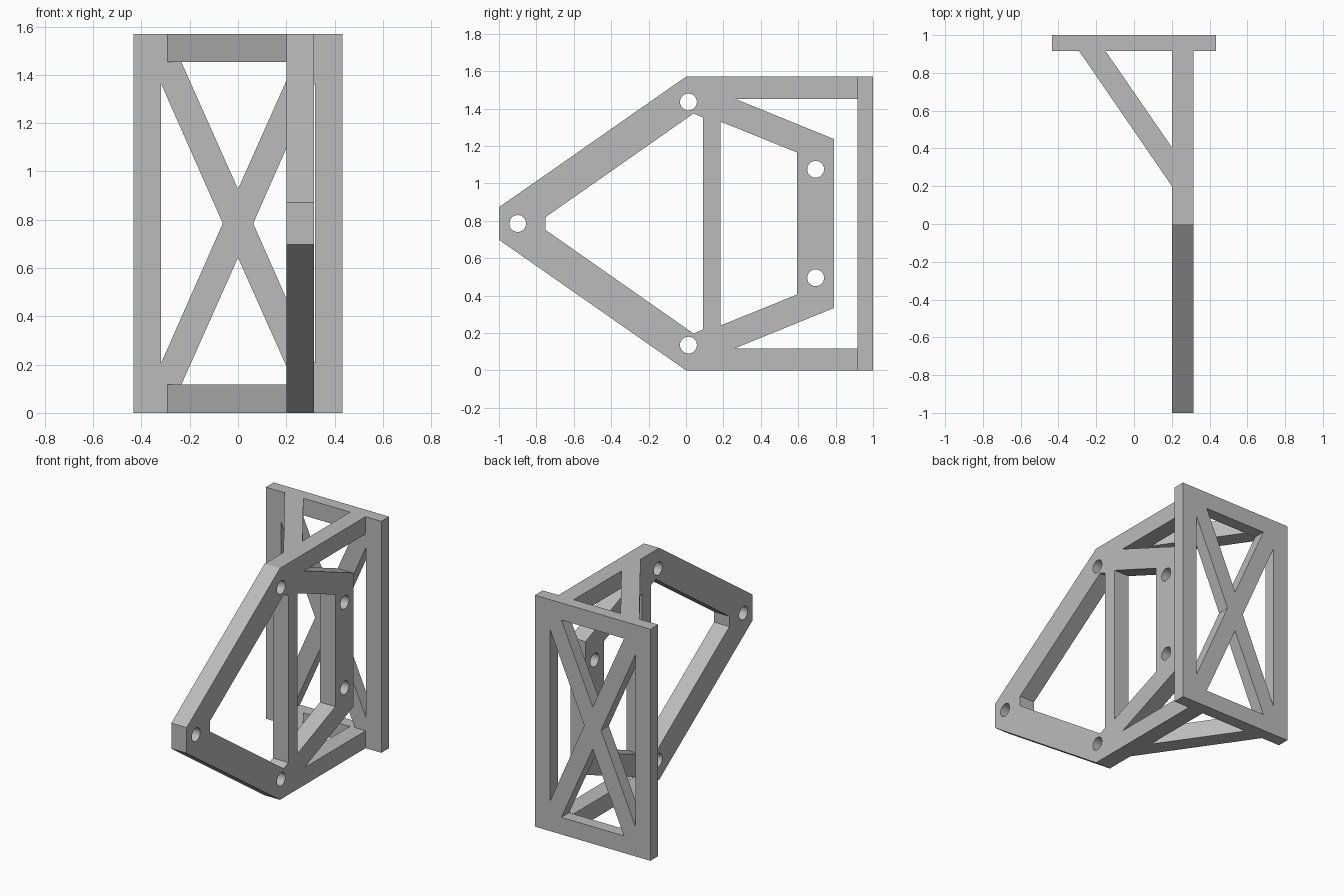
import bpy, bmesh, math
from mathutils import Matrix

cube = bpy.data.objects.get("Cube")
if cube:
    bpy.data.objects.remove(cube, do_unlink=True)

grey = bpy.data.materials.new("light grey")
grey.use_nodes = True
grey.diffuse_color = (0.5, 0.5, 0.5, 1)
grey.node_tree.nodes["Principled BSDF"].inputs["Base Color"].default_value = (0.5, 0.5, 0.5, 1)

# Local drawing axes for each plane: columns are drawing x, drawing y, extrusion
PLANES = {
    "yz": Matrix(((0, 0, 1), (1, 0, 0), (0, 1, 0))),
    "xz": Matrix(((1, 0, 0), (0, 0, -1), (0, 1, 0))),
    "xy": Matrix.Identity(3),
}


def panel(name, plane, loops, low, high):
    """Extrude an outline (first loop) with holes (other loops) from low to high."""
    curve = bpy.data.curves.new(name + "_profile", "CURVE")
    curve.dimensions = "2D"
    curve.fill_mode = "BOTH"
    curve.extrude = (high - low) / 2
    for loop in loops:
        spline = curve.splines.new("POLY")
        spline.points.add(len(loop) - 1)
        for point, (u, v) in zip(spline.points, loop):
            point.co = (u, v, 0, 1)
        spline.use_cyclic_u = True
    source = bpy.data.objects.new(name + "_profile", curve)
    bpy.context.collection.objects.link(source)
    graph = bpy.context.evaluated_depsgraph_get()
    mesh = bpy.data.meshes.new_from_object(source.evaluated_get(graph))
    bpy.data.objects.remove(source, do_unlink=True)
    bpy.data.curves.remove(curve)

    bm = bmesh.new()
    bm.from_mesh(mesh)
    bmesh.ops.translate(bm, verts=bm.verts, vec=(0, 0, (low + high) / 2))
    bmesh.ops.transform(bm, verts=bm.verts, matrix=PLANES[plane].to_4x4())
    bmesh.ops.remove_doubles(bm, verts=bm.verts, dist=0.0001)
    bmesh.ops.recalc_face_normals(bm, faces=bm.faces)
    for face in bm.faces:
        face.smooth = False
        face.material_index = 0
    bm.to_mesh(mesh)
    bm.free()
    mesh.name = name
    mesh.materials.clear()
    mesh.materials.append(grey)
    obj = bpy.data.objects.new(name, mesh)
    bpy.context.collection.objects.link(obj)
    return obj


def circle(u, v, r=0.045, n=32):
    return [(u + r * math.cos(2 * math.pi * i / n), v + r * math.sin(2 * math.pi * i / n))
            for i in range(n)]


TOP = 1.57
MID = TOP / 2


def mirrored(half):
    """Close a lower half outline with its reflection about mid height."""
    return half + [(u, TOP - v) for u, v in reversed(half)]


# Side frame: pointed arm, mounting bracket and rails in one plate
outline = mirrored([(-1, 0.698), (0, 0), (0.92, 0), (0.92, 0.118), (0.262, 0.118), (0.79, 0.333)])
front_window = mirrored([(-0.75, 0.75), (0.04, 0.197), (0.09, 0.218)])
rear_window = mirrored([(0.185, 0.24), (0.593, 0.405)])
bolt_holes = [circle(-0.9, MID)]
for y, z in ((0.013, 0.135), (0.693, 0.495)):
    bolt_holes += [circle(y, z), circle(y, TOP - z)]
panel("side_frame", "yz", [outline, front_window, rear_window] + bolt_holes, 0.2, 0.315)

# Back plate with four triangular openings that leave a cross
W = 0.433
plate = [(-W, 0), (W, 0), (W, TOP), (-W, TOP)]
side_opening = [(-0.32, 0.203), (-0.063, MID), (-0.32, TOP - 0.203)]
low_opening = [(-0.235, 0.116), (0.235, 0.116), (0, 0.643)]
openings = [side_opening, [(-x, z) for x, z in side_opening],
            low_opening, [(x, TOP - z) for x, z in low_opening]]
panel("back_plate", "xz", [plate] + openings, -1, -0.917)

# Diagonal braces between frame rails and plate
brace = [(-0.292, 0.918), (0.201, 0.2), (0.201, 0.405), (-0.152, 0.918)]
panel("lower_brace", "xy", [brace], 0, 0.117)
panel("upper_brace", "xy", [brace], TOP - 0.117, TOP)
